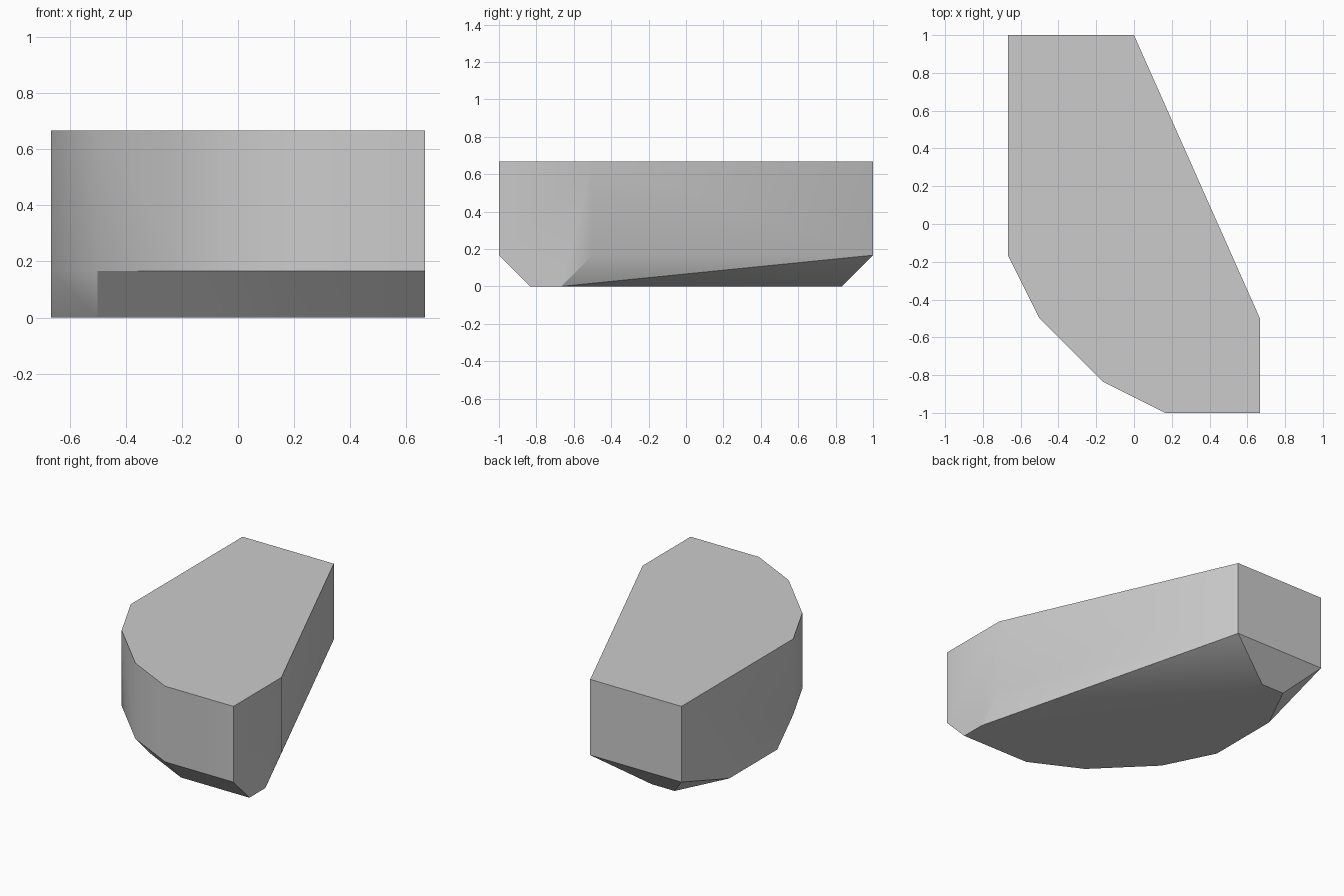
import bpy, bmesh, math

cube = bpy.data.objects.get("Cube")
if cube:
    bpy.data.objects.remove(cube, do_unlink=True)

U = 1 / 6  # modelling grid unit

# Wall outline, and the smaller outline of the chamfered underside
wall = [(-4, 6), (0, 6), (4, -3), (4, -6), (1, -6), (-1, -5), (-3, -3), (-4, -1)]
base = [(-3, 5), (-2, 5), (4, -4), (4, -5), (1, -5), (-1, -4), (-3, -2), (-4, 0), (-4, 3)]

stone = bpy.data.materials.new("light_grey")
stone.use_nodes = True
grey = (0.6, 0.6, 0.6, 1)
stone.diffuse_color = grey
stone.node_tree.nodes["Principled BSDF"].inputs["Base Color"].default_value = grey

# Convex body spanned by the top, the shoulder and the underside
bm = bmesh.new()
for outline, height in ((wall, 4), (wall, 1), (base, 0)):
    for x, y in outline:
        bm.verts.new((x * U, y * U, height * U))
bmesh.ops.convex_hull(bm, input=bm.verts[:])
bmesh.ops.dissolve_limit(bm, angle_limit=math.radians(1),
                         verts=bm.verts[:], edges=bm.edges[:])
bmesh.ops.recalc_face_normals(bm, faces=bm.faces[:])

# Crease where the front chamfer meets the steeper side
for e in bm.edges:
    a, b = sorted(e.verts, key=lambda v: v.co.z)
    if (abs(a.co.z) < 0.01 and abs(b.co.z - U) < 0.01
            and abs(a.co.x + 3 * U) < 0.01 and abs(b.co.x + 3 * U) < 0.01):
        e.smooth = False

mesh = bpy.data.meshes.new("block_body")
bm.to_mesh(mesh)
bm.free()
mesh.materials.append(stone)
body = bpy.data.objects.new("block_body", mesh)
bpy.context.collection.objects.link(body)

bpy.ops.object.select_all(action='DESELECT')
body.select_set(True)
bpy.context.view_layer.objects.active = body
bpy.ops.object.shade_smooth_by_angle(angle=math.radians(30))
